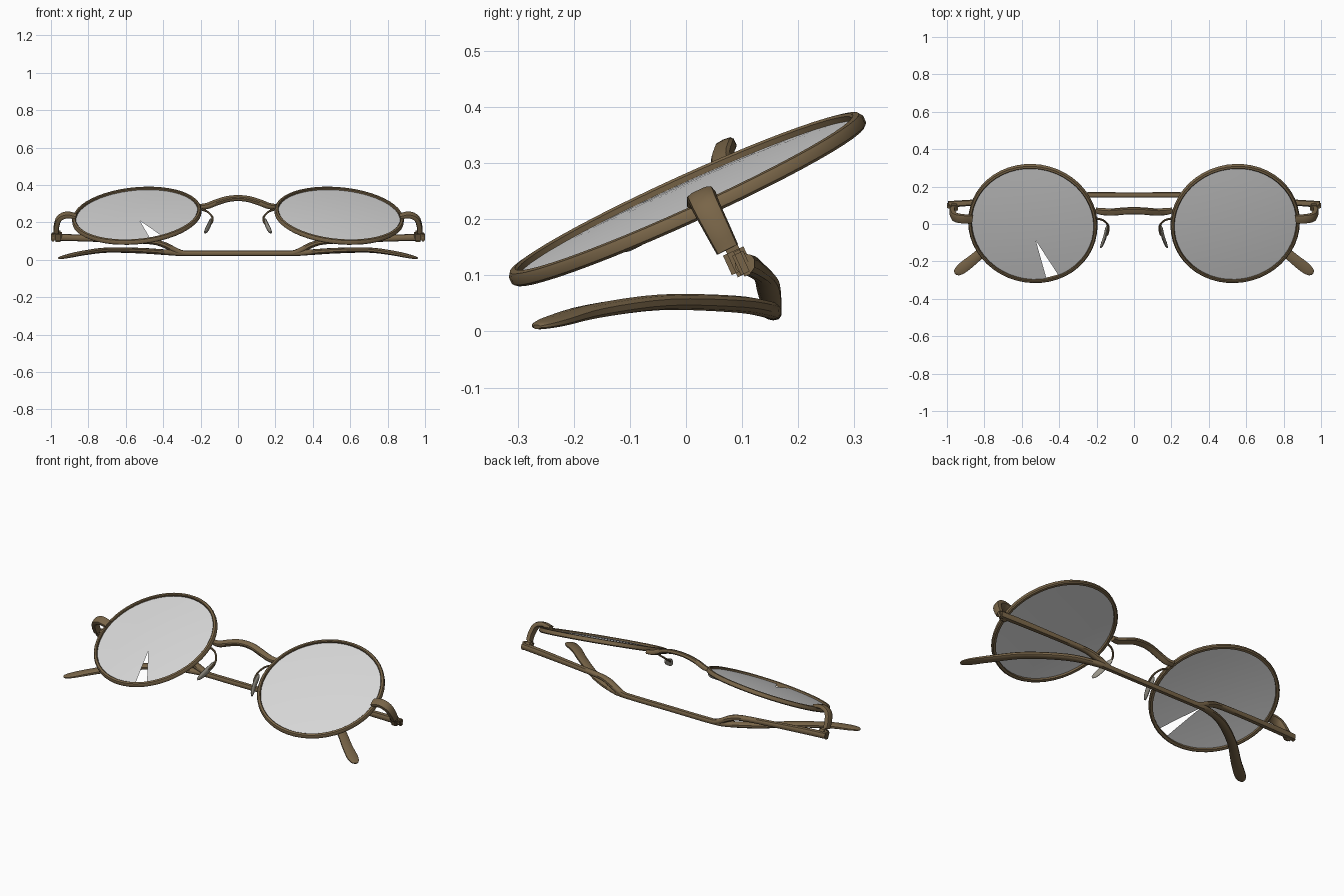
import bpy, bmesh, math
from mathutils import Vector, Matrix

old = bpy.data.objects.get("Cube")
if old:
    bpy.data.objects.remove(old)


def material(name, rgb):
    m = bpy.data.materials.new(name)
    m.use_nodes = True
    m.diffuse_color = (*rgb, 1)
    bsdf = m.node_tree.nodes["Principled BSDF"]
    bsdf.inputs["Base Color"].default_value = (*rgb, 1)
    bsdf.inputs["Roughness"].default_value = 0.6
    return m


BRONZE = material("antique bronze", (0.19, 0.13, 0.065))
GLASS = material("pale lens grey", (0.68, 0.68, 0.68))
PAD = material("nose pad grey", (0.33, 0.31, 0.26))

TILT = Matrix.Rotation(math.radians(24.5), 4, 'X')
ACROSS = TILT @ Vector((0, 1, 0))   # direction up the tilted lens plane
FACING = TILT @ Vector((0, 0, 1))   # direction out of the lens plane


def finish(name, bm, mat, angle=40):
    bmesh.ops.recalc_face_normals(bm, faces=bm.faces)
    me = bpy.data.meshes.new(name)
    bm.to_mesh(me)
    bm.free()
    me.materials.append(mat)
    ob = bpy.data.objects.new(name, me)
    bpy.context.collection.objects.link(ob)
    bpy.ops.object.select_all(action='DESELECT')
    ob.select_set(True)
    bpy.context.view_layer.objects.active = ob
    bpy.ops.object.shade_smooth_by_angle(angle=math.radians(angle))
    return ob


def smooth_path(keys, steps):
    """Catmull-Rom through keys of (x, y, z, width, height)."""
    k = [Vector(p) for p in keys]
    k = [2 * k[0] - k[1]] + k + [2 * k[-1] - k[-2]]
    out = []
    for i in range(1, len(k) - 2):
        a, b, c, d = k[i - 1:i + 3]
        for s in range(steps):
            t = s / steps
            out.append(b + (c - a) * (t / 2) + (2 * a - 5 * b + 4 * c - d) * (t * t / 2)
                       + (3 * b - a - 3 * c + d) * (t ** 3 / 2))
    return out + [k[-2]]


def sweep(name, keys, up, side=1, mat=BRONZE, steps=4, sides=10, square=0.6):
    """Rounded strip along a path; height runs along up, width across it."""
    bm = bmesh.new()
    pts = smooth_path(keys, steps)
    pos = [Vector((p[0] * side, p[1], p[2])) for p in pts]
    rings = []
    for i, p in enumerate(pos):
        tan = (pos[min(i + 1, len(pos) - 1)] - pos[max(i - 1, 0)]).normalized()
        v = (up - tan * up.dot(tan)).normalized()
        u = tan.cross(v)
        ring = []
        for j in range(sides):
            a = math.tau * (j + 0.5) / sides
            c, s = math.cos(a), math.sin(a)
            c, s = (math.copysign(abs(q) ** square, q) for q in (c, s))
            ring.append(bm.verts.new(p + u * c * pts[i][3] / 2 + v * s * pts[i][4] / 2))
        rings.append(ring)
    for r, q in zip(rings, rings[1:]):
        for j in range(sides):
            n = (j + 1) % sides
            bm.faces.new((r[j], r[n], q[n], q[j]))
    bm.faces.new(rings[0])
    bm.faces.new(rings[-1])
    return finish(name, bm, mat)


def block(name, centre, size, side, bevel=0.008):
    bm = bmesh.new()
    bmesh.ops.create_cube(bm, size=1, matrix=Matrix.Diagonal((*size, 1)))
    bmesh.ops.bevel(bm, geom=bm.edges[:], offset=bevel, segments=2, affect='EDGES')
    bm.transform(Matrix.Translation((centre[0] * side, *centre[1:])) @ TILT)
    return finish(name, bm, BRONZE)


def lens_frame(side):
    return (Matrix.Translation((0.541 * side, 0.002, 0.236)) @ TILT
            @ Matrix.Rotation(math.radians(5 * side), 4, 'Y'))


def rim(name, side):
    """Round wire with a softly squared section."""
    bm = bmesh.new()
    profile = [(0.327, -0.012), (0.327, 0.010), (0.331, 0.014),
               (0.342, 0.012), (0.347, 0.005), (0.347, -0.008), (0.341, -0.013)]
    n = 48
    rings = []
    for i in range(n):
        a = math.tau * i / n
        rings.append([bm.verts.new((r * math.cos(a), r * math.sin(a), z)) for r, z in profile])
    for i in range(n):
        r, q = rings[i], rings[(i + 1) % n]
        for j in range(len(profile)):
            k = (j + 1) % len(profile)
            bm.faces.new((r[j], r[k], q[k], q[j]))
    bm.transform(lens_frame(side))
    return finish(name, bm, BRONZE)


def lens(name, side, chipped):
    """Shallow dome fanned from a hub; the chipped one lacks one sliver."""
    bm = bmesh.new()
    hub = Vector((0.017, -0.093, 0))
    n, rows, radius = 30, 6, 0.334

    def point(p):
        return bm.verts.new((p.x, p.y, 0.012 * (1 - p.length_squared / radius ** 2)))

    centre = point(hub)
    spokes = []
    for i in range(n):
        a = math.radians(-77 + 360 / n * i)
        edge = Vector((math.cos(a), math.sin(a), 0)) * radius
        spokes.append([point(hub.lerp(edge, (r + 1) / rows)) for r in range(rows)])
    for i in range(1 if chipped else 0, n):
        p, q = spokes[i], spokes[(i + 1) % n]
        bm.faces.new((centre, p[0], q[0]))
        for r in range(rows - 1):
            bm.faces.new((p[r], p[r + 1], q[r + 1], q[r]))
    bm.transform(lens_frame(side))
    return finish(name, bm, GLASS)


UP = Vector((0, 0, 1))
for side, label in ((1, "left"), (-1, "right")):
    rim(label + "_rim", side)
    lens(label + "_lens", side, side < 0)

    # curved end piece from rim down to hinge
    sweep(label + "_end_piece", [
        (0.865, 0.025, 0.232, 0.022, 0.050), (0.915, 0.028, 0.240, 0.028, 0.052),
        (0.955, 0.036, 0.222, 0.030, 0.050), (0.970, 0.056, 0.182, 0.030, 0.046),
        (0.972, 0.074, 0.146, 0.030, 0.042)], ACROSS, side)
    block(label + "_hinge", (0.962, 0.092, 0.126), (0.042, 0.040, 0.054), side)
    block(label + "_hinge_pin", (0.990, 0.100, 0.122), (0.020, 0.022, 0.048), side, 0.005)

    # folded temple arm, crossing behind and ending in a curved ear tip
    sweep(label + "_temple", [
        (0.992, 0.105, 0.121, 0.036, 0.036), (0.85, 0.115, 0.117, 0.034, 0.036),
        (0.62, 0.130, 0.106, 0.032, 0.030), (0.46, 0.140, 0.096, 0.036, 0.028),
        (0.39, 0.147, 0.078, 0.042, 0.032), (0.31, 0.154, 0.040, 0.034, 0.030),
        (0.24, 0.155, 0.035, 0.030, 0.030), (0.0, 0.155, 0.035, 0.030, 0.030),
        (-0.28, 0.155, 0.035, 0.030, 0.030), (-0.38, 0.142, 0.040, 0.038, 0.030),
        (-0.52, 0.085, 0.049, 0.046, 0.030), (-0.70, -0.045, 0.052, 0.050, 0.028),
        (-0.83, -0.165, 0.036, 0.056, 0.026), (-0.91, -0.230, 0.019, 0.062, 0.020),
        (-0.945, -0.257, 0.011, 0.044, 0.014), (-0.955, -0.266, 0.008, 0.016, 0.008)],
        UP, side, square=0.8)

    # nose pad and its bent wire arm
    sweep(label + "_pad_arm", [
        (0.205, 0.030, 0.272, 0.012, 0.012), (0.165, 0.020, 0.258, 0.011, 0.011),
        (0.137, -0.010, 0.228, 0.011, 0.011), (0.140, -0.050, 0.200, 0.011, 0.011),
        (0.155, -0.070, 0.186, 0.011, 0.011)], FACING, side, square=1, sides=8)
    sweep(label + "_nose_pad", [
        (0.142, -0.008, 0.216, 0.008, 0.014), (0.146, -0.025, 0.206, 0.016, 0.032),
        (0.156, -0.070, 0.182, 0.018, 0.040), (0.170, -0.108, 0.158, 0.016, 0.034),
        (0.178, -0.126, 0.148, 0.008, 0.014)], FACING, side, PAD, square=1)

# arched bridge joining the rims
half = [(0.205, 0.072, 0.284, 0.030, 0.024), (0.165, 0.066, 0.288, 0.036, 0.028),
        (0.115, 0.064, 0.307, 0.038, 0.028)]
mid = [(0.055, 0.069, 0.325, 0.038, 0.026), (0, 0.071, 0.330, 0.038, 0.026)]
arch = half + mid
arch += [(-p[0], *p[1:]) for p in reversed(arch[:-1])]
sweep("bridge", arch, FACING)
